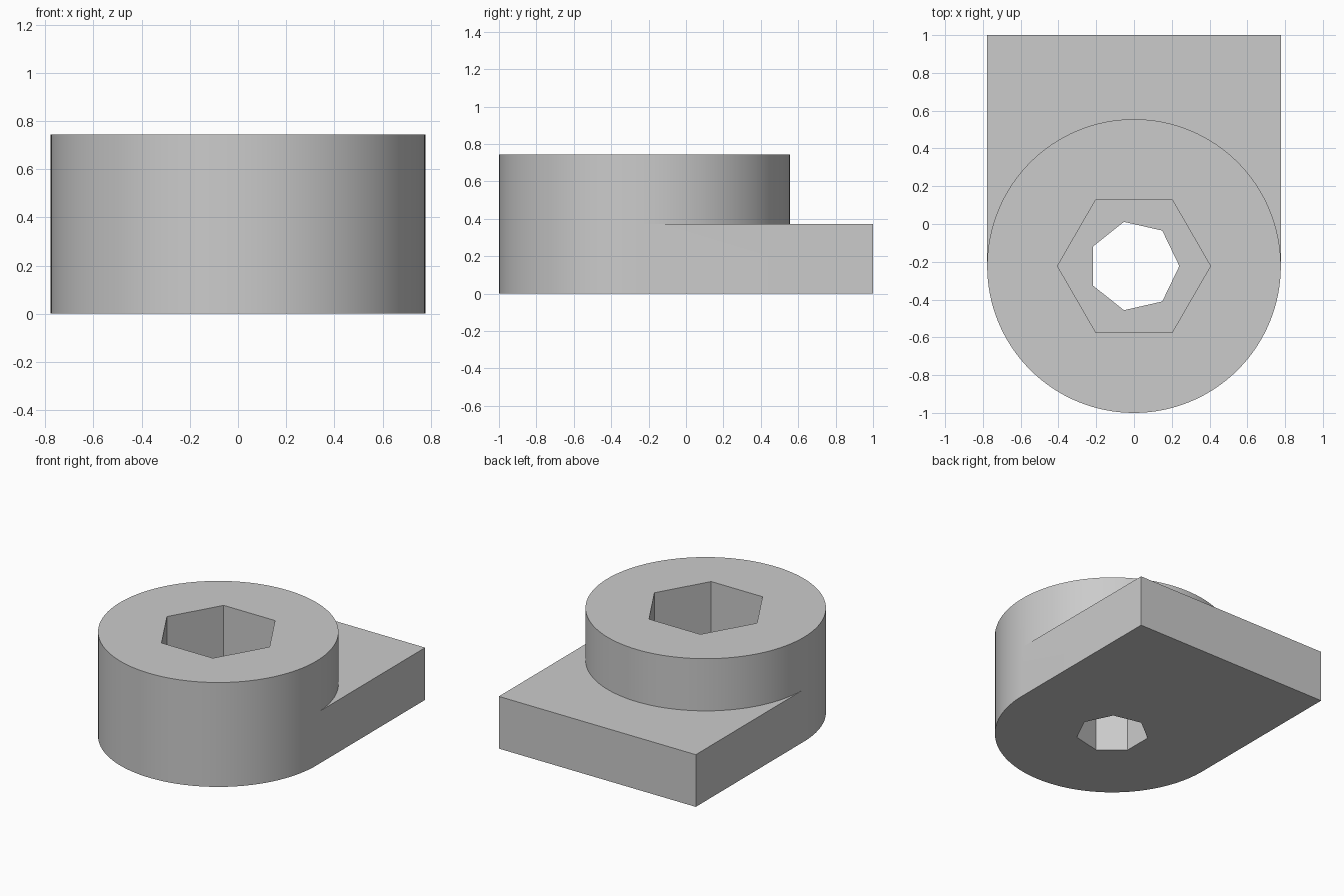
import bpy, bmesh
from math import cos, sin, pi, radians

cube = bpy.data.objects.get("Cube")
if cube:
    bpy.data.objects.remove(cube, do_unlink=True)

R, CY, BACK = 0.7775, -0.2225, 1.0   # boss radius, boss centre, rear of the plate
TOP, MID = 0.745, 0.3725             # boss height, plate height (also pocket floor)
SEGMENTS = 128

grey = bpy.data.materials.new("plain grey")
grey.use_nodes = True
colour = (0.6, 0.6, 0.6, 1)
grey.diffuse_color = colour
grey.node_tree.nodes["Principled BSDF"].inputs["Base Color"].default_value = colour

bm = bmesh.new()


def ring(radius, sides, z):
    return [bm.verts.new((radius * cos(2 * pi * i / sides),
                          CY + radius * sin(2 * pi * i / sides), z))
            for i in range(sides)]


def wall(lower, upper, closed=True):
    n = len(lower)
    for i in range(n if closed else n - 1):
        j = (i + 1) % n
        bm.faces.new((lower[i], lower[j], upper[j], upper[i]))


def cap(outer, hole):
    """Flat face between an outline and a hole."""
    edges = []
    for loop in (outer, hole):
        for a, b in zip(loop, loop[1:] + loop[:1]):
            edges.append(bm.edges.get((a, b)) or bm.edges.new((a, b)))
    bmesh.ops.triangle_fill(bm, edges=edges, use_beauty=True)


# Round boss, full circle above the plate
half = SEGMENTS // 2
boss_mid = ring(R, SEGMENTS, MID)
boss_top = ring(R, SEGMENTS, TOP)
wall(boss_mid, boss_top)

# Plate outline: front half circle, then two square rear corners
front_mid = boss_mid[half:] + boss_mid[:1]
corners_mid = [bm.verts.new((x, BACK, MID)) for x in (R, -R)]
outline_mid = front_mid + corners_mid
outline_low = [bm.verts.new((v.co.x, v.co.y, 0)) for v in outline_mid]
wall(outline_low, outline_mid)

# Ledge behind the boss
bm.faces.new(corners_mid + boss_mid[half::-1])

# Six-sided pocket above a seven-sided through hole
hex_low, hex_top = ring(0.405, 6, MID), ring(0.405, 6, TOP)
hole_low, hole_top = ring(0.24, 7, 0), ring(0.24, 7, MID)
wall(hex_low, hex_top)
wall(hole_low, hole_top)
cap(boss_top, hex_top)
cap(hex_low, hole_top)
cap(outline_low, hole_low)

bmesh.ops.recalc_face_normals(bm, faces=bm.faces)
mesh = bpy.data.meshes.new("clamp_block")
bm.to_mesh(mesh)
bm.free()
mesh.materials.append(grey)

block = bpy.data.objects.new("clamp_block", mesh)
bpy.context.collection.objects.link(block)
bpy.ops.object.select_all(action='DESELECT')
block.select_set(True)
bpy.context.view_layer.objects.active = block
bpy.ops.object.shade_smooth_by_angle(angle=radians(30))
